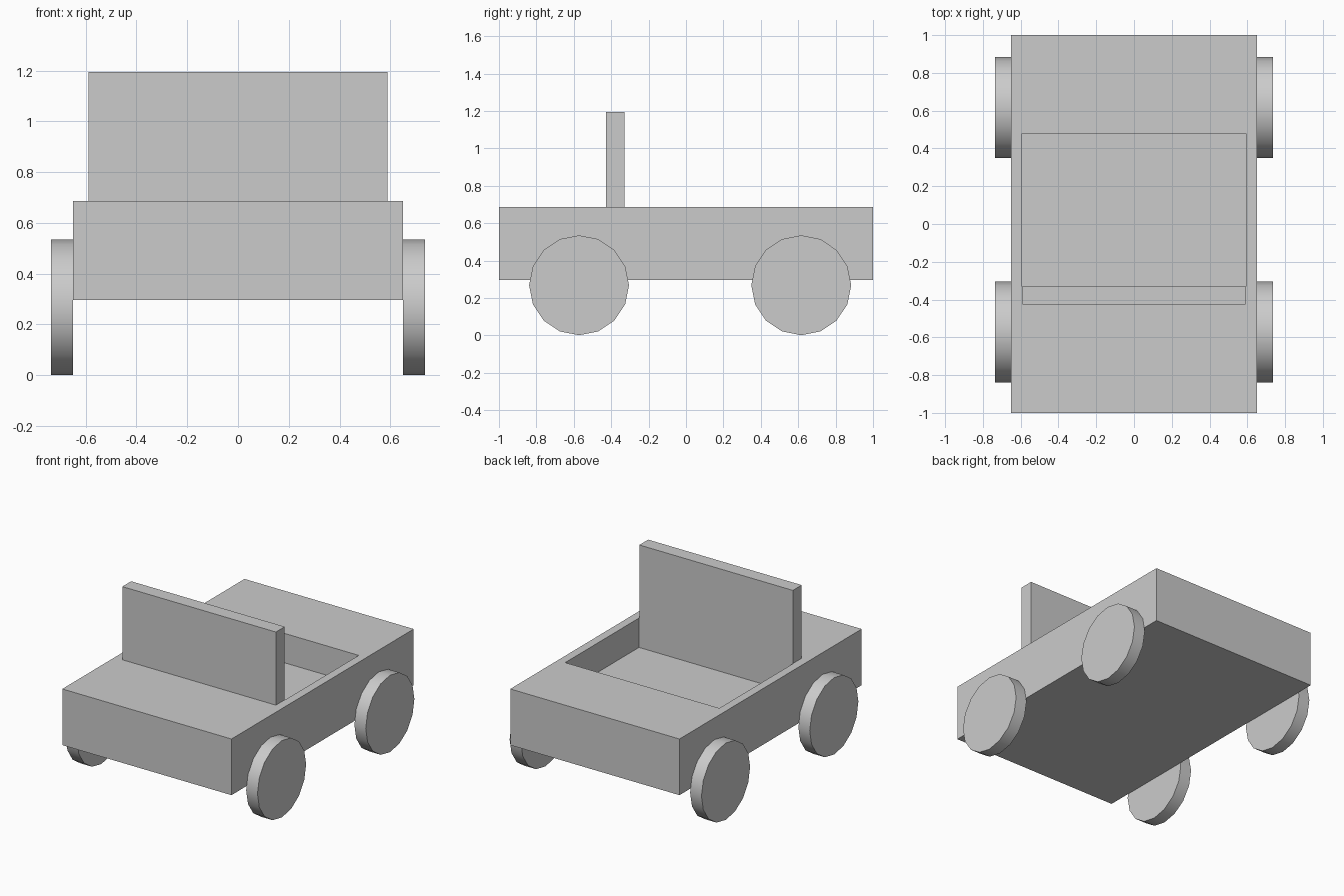
import bpy
import bmesh
import math

cube = bpy.data.objects.get("Cube")
if cube:
    bpy.data.objects.remove(cube, do_unlink=True)

grey = bpy.data.materials.new("plain grey")
grey.use_nodes = True
grey.diffuse_color = (0.6, 0.6, 0.6, 1)
grey.node_tree.nodes["Principled BSDF"].inputs["Base Color"].default_value = (0.6, 0.6, 0.6, 1)


def add_object(name, bm):
    mesh = bpy.data.meshes.new(name)
    bmesh.ops.recalc_face_normals(bm, faces=bm.faces)
    bm.to_mesh(mesh)
    bm.free()
    mesh.materials.append(grey)
    obj = bpy.data.objects.new(name, mesh)
    bpy.context.collection.objects.link(obj)
    return obj


def box(low, high):
    bm = bmesh.new()
    bmesh.ops.create_cube(bm, size=1)
    for v in bm.verts:
        for i in range(3):
            v.co[i] = high[i] if v.co[i] > 0 else low[i]
    return bm


DECK, FLOOR = 0.686, 0.482
BODY_X, PIT_X = 0.65, 0.592
PIT_FRONT, PIT_BACK = -0.33, 0.48

# Body with an open seating pit sunk into the deck
bm = box((-BODY_X, -1, 0.296), (BODY_X, 1, DECK))
top = max(bm.faces, key=lambda f: f.calc_center_median().z)
bmesh.ops.inset_region(bm, faces=[top], thickness=0.05)
for v in top.verts:
    v.co.x = math.copysign(PIT_X, v.co.x)
    v.co.y = PIT_BACK if v.co.y > 0 else PIT_FRONT
floor = bmesh.ops.extrude_discrete_faces(bm, faces=[top])["faces"][0]
for v in floor.verts:
    v.co.z = FLOOR
add_object("body", bm)

# Windscreen standing along the front edge of the pit
add_object("windscreen", box((-0.59, -0.427, DECK), (0.59, PIT_FRONT, 1.194)))

# Four solid wheels against the body sides
RADIUS, WIDTH = 0.267, 0.087
for end, y in (("front", -0.572), ("rear", 0.616)):
    for side, sign in (("left", 1), ("right", -1)):
        x = sign * (BODY_X + WIDTH / 2)
        bpy.ops.mesh.primitive_cylinder_add(
            vertices=16, radius=RADIUS, depth=WIDTH,
            location=(x, y, RADIUS + 0.001), rotation=(0, math.pi / 2, 0))
        wheel = bpy.context.object
        wheel.name = f"{end}_{side}_wheel"
        wheel.data.materials.append(grey)
        bpy.ops.object.shade_smooth_by_angle(angle=math.radians(35))
